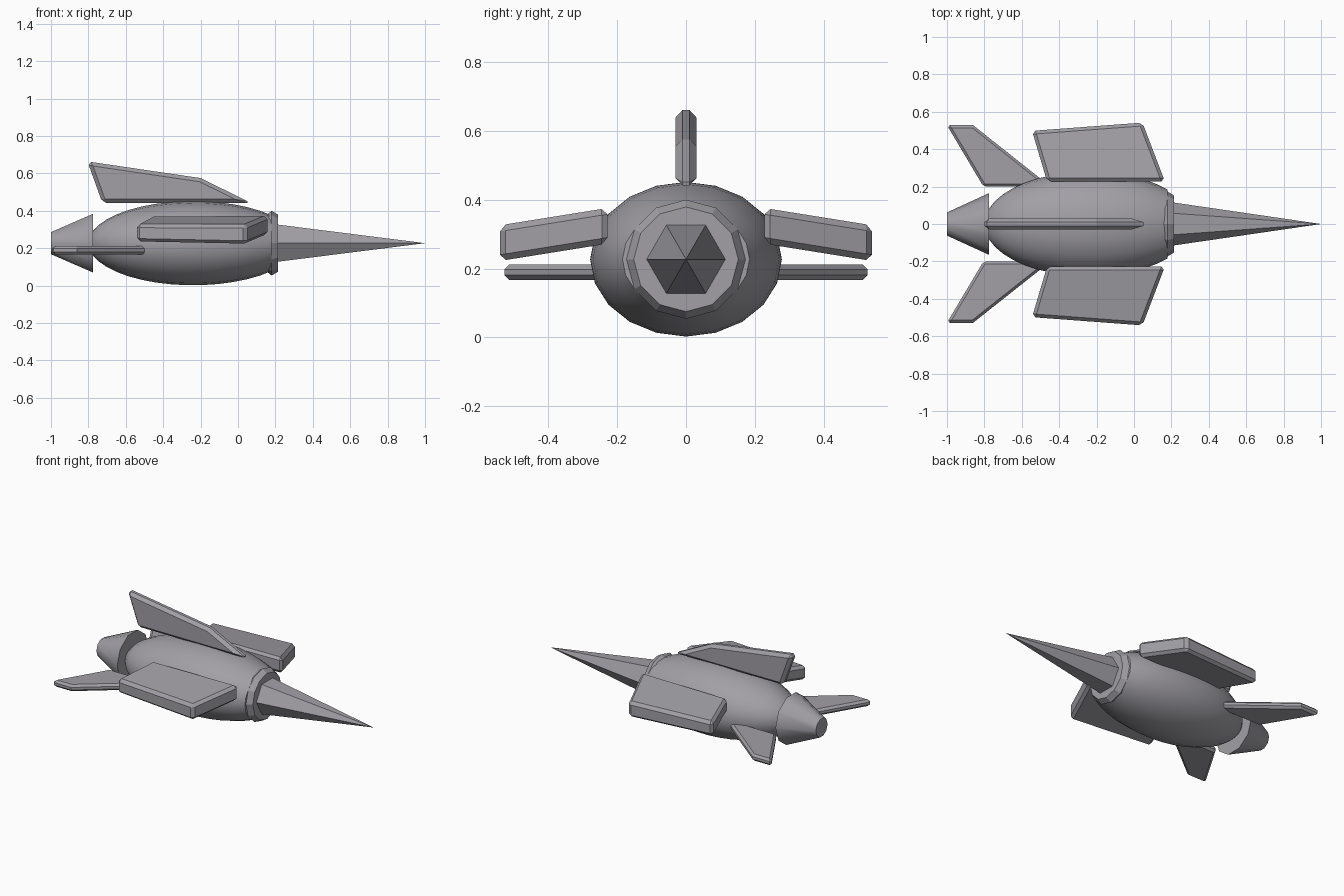
import bpy, bmesh, math

if "Cube" in bpy.data.objects:
    bpy.data.objects.remove(bpy.data.objects["Cube"])

AXIS_Z = 0.227
grey = bpy.data.materials.new("warm_grey")
grey.diffuse_color = (0.36, 0.35, 0.38, 1)
grey.use_nodes = True
grey.node_tree.nodes["Principled BSDF"].inputs["Base Color"].default_value = grey.diffuse_color


def finish(name, bm, smooth_angle=None):
    bmesh.ops.recalc_face_normals(bm, faces=bm.faces)
    mesh = bpy.data.meshes.new(name)
    bm.to_mesh(mesh)
    bm.free()
    mesh.materials.append(grey)
    obj = bpy.data.objects.new(name, mesh)
    bpy.context.collection.objects.link(obj)
    if smooth_angle:
        bpy.ops.object.select_all(action='DESELECT')
        obj.select_set(True)
        bpy.context.view_layer.objects.active = obj
        bpy.ops.object.shade_smooth_by_angle(angle=math.radians(smooth_angle))
    return obj


def lathe(name, profile, sides, wide=1.0, smooth_angle=None):
    """Revolve (x, radius) points about the long axis and cap the ends."""
    bm = bmesh.new()
    rings = []
    for x, r in profile:
        if r < 1e-4:
            rings.append([bm.verts.new((x, 0, AXIS_Z))])
            continue
        rings.append([bm.verts.new((x, wide * r * math.cos(a), AXIS_Z + r * math.sin(a)))
                      for a in (math.tau * i / sides for i in range(sides))])
    for p, q in zip(rings, rings[1:]):
        for i in range(sides):
            j = (i + 1) % sides
            if len(q) == 1:
                bm.faces.new((p[i], p[j], q[0]))
            elif len(p) == 1:
                bm.faces.new((p[0], q[j], q[i]))
            else:
                bm.faces.new((p[i], p[j], q[j], q[i]))
    for ring in (rings[0], rings[-1]):
        if len(ring) > 1:
            bm.faces.new(ring)
    return finish(name, bm, smooth_angle)


def slab(name, low, high, bevel):
    """Join two matching outlines into a plate with chamfered edges."""
    bm = bmesh.new()
    a = [bm.verts.new(p) for p in low]
    b = [bm.verts.new(p) for p in high]
    bm.faces.new(a)
    bm.faces.new(b)
    for i in range(len(a)):
        j = (i + 1) % len(a)
        bm.faces.new((a[i], a[j], b[j], b[i]))
    obj = finish(name, bm)
    mod = obj.modifiers.new("chamfer", 'BEVEL')
    mod.width = bevel
    mod.segments = 1
    mod.limit_method = 'ANGLE'
    mod.angle_limit = math.radians(40)
    return obj


# Egg-shaped hull, cut off inside the collar
hull = []
for i in range(17):
    t = math.pi * (1 - i / 16 * 0.77)
    hull.append((-0.24 + 0.56 * math.cos(t), 0.225 * math.sin(t)))
lathe("hull", hull, 20, 1.24, 40)

# Collar, nose spike and exhaust cone
lathe("collar", [(0.145, 0.145), (0.18, 0.173), (0.215, 0.152)], 12)
lathe("nose_spike", [(0.21, 0.115), (1.0, 0)], 6)
lathe("exhaust_cone", [(-1.0, 0.062), (-0.775, 0.165)], 10, 1.0, 40)

# Dorsal fin
dorsal = [(-0.805, 0.664), (-0.2, 0.575), (0.07, 0.442), (-0.725, 0.442)]
slab("dorsal_fin", [(x, -0.03, z) for x, z in dorsal],
     [(x, 0.03, z) for x, z in dorsal], 0.02)

# Drooping wings and flat tail fins on both sides
wing = [(0.165, 0.228), (0.045, 0.542), (-0.545, 0.498), (-0.465, 0.228)]
tail = [(-1.0, 0.528), (-0.86, 0.528), (-0.49, 0.235), (-0.5, 0.2), (-0.805, 0.2)]
for side, s in (("left", 1), ("right", -1)):
    low, high = [], []
    for x, y in wing:
        mid = 0.324 - 0.16 * (y - 0.228)
        half = 0.052 if x > 0 else 0.047
        low.append((x, s * y, mid - half))
        high.append((x, s * y, mid + half))
    slab(side + "_wing", low, high, 0.018)
    slab(side + "_tail_fin", [(x, s * y, 0.167) for x, y in tail],
         [(x, s * y, 0.212) for x, y in tail], 0.014)
